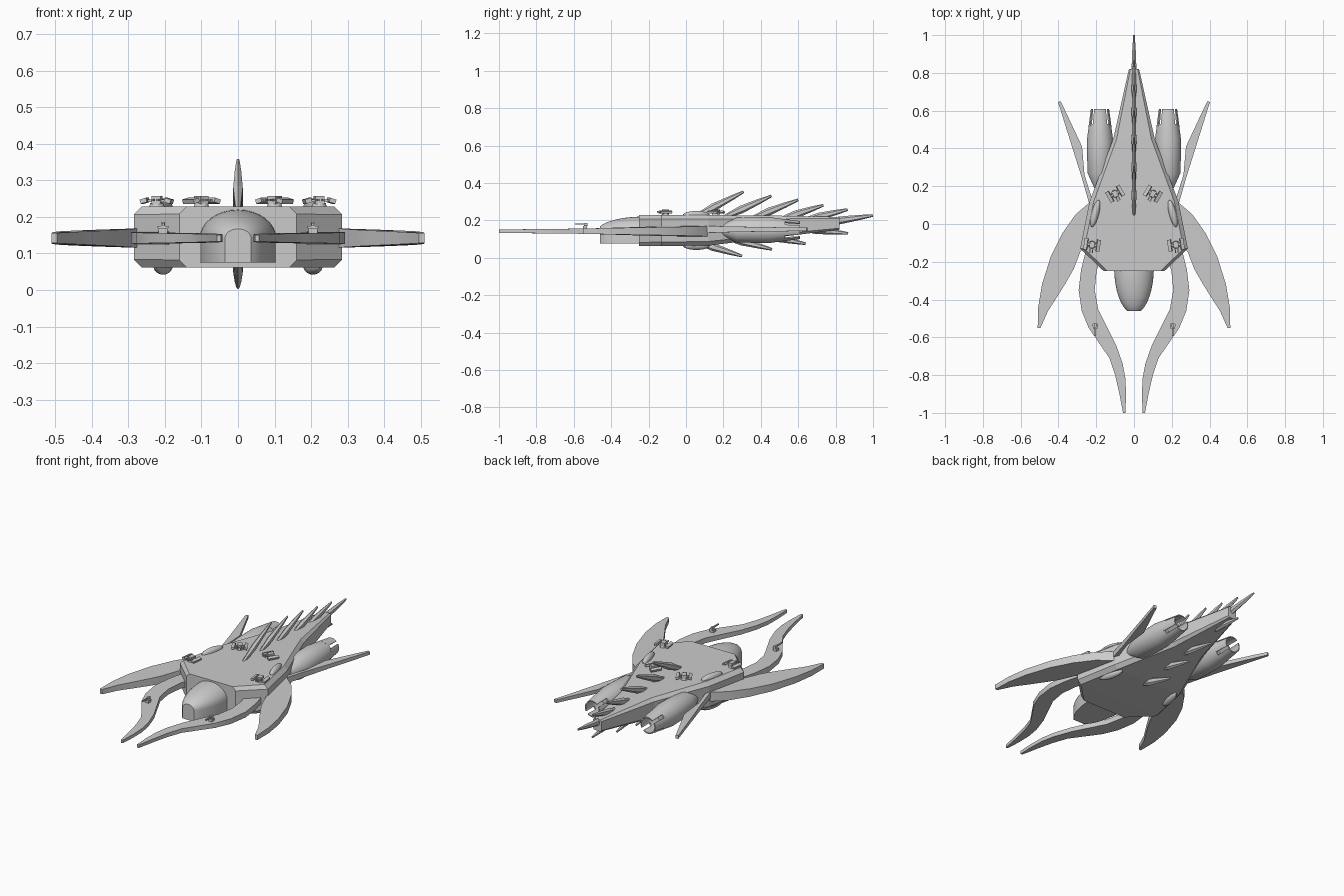
import bpy, bmesh, math
from mathutils import Vector, Matrix

if "Cube" in bpy.data.objects:
    bpy.data.objects.remove(bpy.data.objects["Cube"])


def finish(name, bm, mirror=False, smooth=False):
    bmesh.ops.recalc_face_normals(bm, faces=bm.faces)
    me = bpy.data.meshes.new(name)
    bm.to_mesh(me)
    bm.free()
    ob = bpy.data.objects.new(name, me)
    bpy.context.collection.objects.link(ob)
    if smooth:
        bpy.ops.object.select_all(action='DESELECT')
        ob.select_set(True)
        bpy.context.view_layer.objects.active = ob
        bpy.ops.object.shade_smooth_by_angle(angle=math.radians(35))
    if mirror:
        ob.modifiers.new("mirror", 'MIRROR').use_mirror_merge = False
    return ob


def loft(name, rings, caps=True, **kw):
    bm = bmesh.new()
    rows = [[bm.verts.new(p) for p in r] for r in rings]
    n = len(rows[0])
    for a, b in zip(rows, rows[1:]):
        for i in range(n):
            j = (i + 1) % n
            bm.faces.new((a[i], a[j], b[j], b[i]))
    if caps:
        bm.faces.new(rows[0])
        bm.faces.new(rows[-1])
    return finish(name, bm, **kw)


def blade(name, outer, inner, h0, h1, zc=0.142):
    """Flat curved horn between two edge curves, thinning towards the tip."""
    rings, n = [], len(outer) - 1
    for i, ((ax, ay), (bx, by)) in enumerate(zip(outer, inner)):
        h = h0 + (h1 - h0) * i / n
        rings.append([(ax, ay, zc - h), (ax, ay, zc + h), (bx, by, zc + h), (bx, by, zc - h)])
    return loft(name, rings, mirror=True, smooth=True)


# Main hull: chamfered sections (y, half width, bottom, top, chamfer)
rings = []
for y, w, b, t, c in [(-.25, .16, .062, .228, .02), (-.13, .285, .062, .228, .022),
                      (.12, .235, .065, .228, .022), (.45, .11, .105, .226, .018),
                      (.82, .027, .15, .218, .008)]:
    rings.append([(w - c, y, b), (w, y, b + c), (w, y, t - c), (w - c, y, t),
                  (c - w, y, t), (-w, y, t - c), (-w, y, b + c), (c - w, y, b)])
loft("hull", rings)

# Cockpit: straight walls with a domed roof
rings = []
for k in range(13):
    s = math.sin(math.radians(k * 70 / 12))
    f = math.sqrt(1 - s * s)
    y, w, h = -.23 - .245 * s, .105 * f, .08 * f
    if k == 0:
        w, h = .105, .08
    ring = [(w, y, .075)]
    for j in range(17):
        a = math.pi * j / 16
        ring.append((w * math.cos(a), y, .14 + h * math.sin(a)))
    ring.append((-w, y, .075))
    rings.append(ring)
loft("cockpit", rings, smooth=True)

# Front mandibles
blade("mandible",
      [(.25, -.12), (.28, -.24), (.293, -.35), (.277, -.46), (.24, -.55), (.185, -.63),
       (.13, -.71), (.10, -.80), (.077, -.90), (.058, -1)],
      [(.17, -.16), (.198, -.25), (.208, -.35), (.190, -.45), (.145, -.54), (.095, -.64),
       (.06, -.74), (.045, -.82), (.042, -.91), (.046, -1)], .018, .009)

# Scythe-shaped side horns
blade("side_horn",
      [(.20, .15), (.24, .11), (.31, .05), (.38, -.05), (.44, -.17), (.487, -.32),
       (.507, -.44), (.51, -.55)],
      [(.20, -.09), (.25, -.10), (.285, -.15), (.32, -.24), (.36, -.31), (.41, -.39),
       (.455, -.46), (.495, -.55)], .03, .014)

# Swept rear fins with a kinked edge
blade("rear_fin", [(.235, .10), (.278, .25), (.322, .39), (.402, .645)],
      [(.215, .11), (.262, .26), (.275, .41), (.388, .65)], .018, .009, .152)

# Engines: hollow shells with slotted nozzles
N, CX, CZ = 36, .18, .148


def circle(y, r):
    return [(CX + r * math.cos(2 * math.pi * i / N), y, CZ + r * math.sin(2 * math.pi * i / N))
            for i in range(N)]


loft("engine", [circle(y, r) for y, r in
                [(.19, .03), (.27, .066), (.44, .07), (.53, .058), (.53, .049), (.46, .045)]],
     mirror=True, smooth=True)
bm = bmesh.new()
for q in range(4):
    steps = [(3, 6), (5, 13), (3, 6), (5, 13)][q]
    start, stop = [(-3, 3), (5, 13), (15, 21), (23, 31)][q]
    prev = None
    for i in range(start, stop + 1):
        a = 2 * math.pi * i / N
        cur = [bm.verts.new((CX + r * math.cos(a), y, CZ + r * math.sin(a)))
               for y, r in [(.52, .06), (.61, .048), (.61, .042), (.52, .05)]]
        if prev:
            for k in range(4):
                m = (k + 1) % 4
                bm.faces.new((prev[k], prev[m], cur[m], cur[k]))
        if i in (start, stop):
            bm.faces.new(cur)
        prev = cur
finish("nozzle_petals", bm, mirror=True, smooth=True)

# Dorsal and ventral spines: (root y, root z, tip y, tip z)
spines = [(.04, .215, .308, .353), (.19, .21, .457, .331), (.34, .205, .60, .310),
          (.49, .20, .735, .281), (.61, .195, .865, .258), (.70, .182, .999, .226),
          (.04, .09, .30, .009), (.19, .115, .46, .045), (.35, .13, .64, .075),
          (.58, .16, .867, .13)]
for k, (y0, z0, y1, z1) in enumerate(spines):
    a, b = Vector((0, y0, z0)), Vector((0, y1, z1))
    d = (b - a).normalized()
    n = Vector((0, -d.z, d.y))
    rings = []
    for f, t, w in [(0, .010, .006), (.4, .021, .013), (.75, .014, .009), (1, .007, .004)]:
        c = a.lerp(b, f)
        rings.append([c + n * (t * v) + Vector((w * u, 0, 0)) for u, v in
                      [(0, 1), (1, .5), (1, -.5), (0, -1), (-1, -.5), (-1, .5)]])
    loft(("dorsal_spine_" if k < 6 else "ventral_spine_") + str(k), rings)

# Oval blisters above and below the hull
for name, z in (("upper_blister", .226), ("lower_blister", .066)):
    bm = bmesh.new()
    bmesh.ops.create_uvsphere(bm, u_segments=20, v_segments=12, radius=1,
                              matrix=Matrix.Translation((.205, .055, z))
                              @ Matrix.Rotation(math.radians(14), 4, 'Z')
                              @ Matrix.Diagonal((.02, .075, .024, 1)))
    finish(name, bm, mirror=True, smooth=True)


# Deck turrets: drum, head, twin tilted pods and short barrels
def cube(bm, m, loc, size, tilt=0):
    bmesh.ops.create_cube(bm, size=1, matrix=m @ Matrix.Translation(loc)
                          @ Matrix.Rotation(tilt, 4, 'Y') @ Matrix.Diagonal((*size, 1)))


for name, x, y, yaw in (("front_turret", .222, -.11, 8), ("rear_turret", .10, .16, -30)):
    bm = bmesh.new()
    m = Matrix.Translation((x, y, .226)) @ Matrix.Rotation(math.radians(yaw), 4, 'Z')
    bmesh.ops.create_cone(bm, cap_ends=True, segments=16, radius1=.022, radius2=.018,
                          depth=.014, matrix=m @ Matrix.Translation((0, 0, .005)))
    cube(bm, m, (0, 0, .02), (.026, .034, .022))
    cube(bm, m, (0, 0, .018), (.07, .012, .008))
    for s in (-1, 1):
        cube(bm, m, (s * .033, 0, .018), (.018, .062, .012), s * .3)
        cube(bm, m, (s * .007, -.028, .02), (.006, .03, .006))
    finish(name, bm, mirror=True)

# Small guns on the mandibles
bm = bmesh.new()
m = Matrix.Translation((.205, -.54, .15))
cube(bm, m, (0, 0, .01), (.024, .024, .02))
cube(bm, m, (0, .004, .027), (.012, .02, .018))
cube(bm, m, (0, .004, .022), (.03, .012, .006))
cube(bm, m, (0, -.024, .03), (.007, .06, .007))
finish("mandible_gun", bm, mirror=True)
